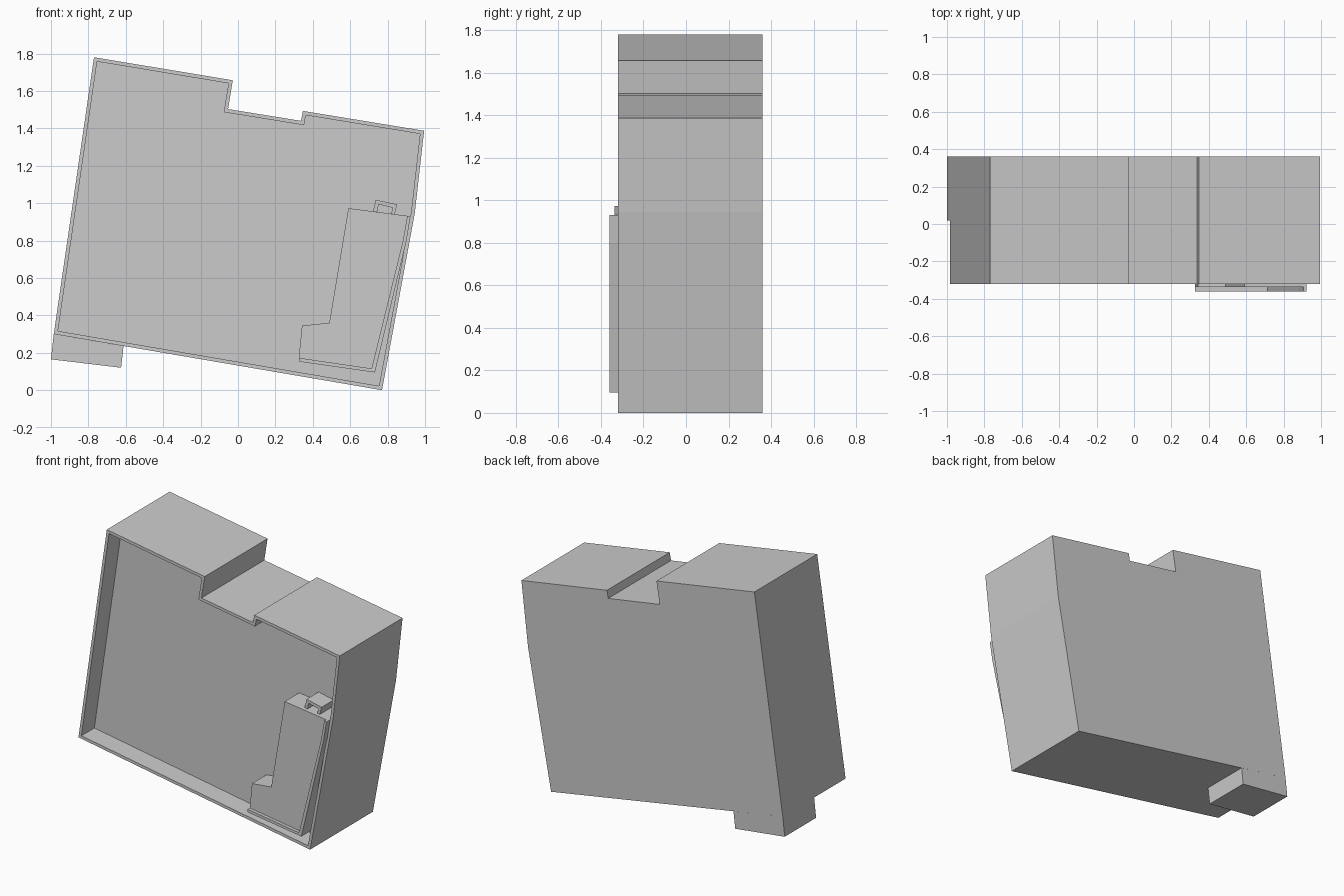
import bpy, bmesh
from mathutils import Vector

if "Cube" in bpy.data.objects:
    bpy.data.objects.remove(bpy.data.objects["Cube"])

FRONT, BACK, FLOOR = -0.32, 0.36, -0.18   # body front, body back, recess floor


def prism(name, profile, y0, y1, rim=0.0, floor=None):
    """Extrude an (x, z) profile from y0 to y1; optionally sink the front face inside a rim."""
    bm = bmesh.new()
    front = bm.faces.new([bm.verts.new((x, y0, z)) for x, z in profile])
    ext = bmesh.ops.extrude_face_region(bm, geom=[front], use_keep_orig=True)
    for v in ext["geom"]:
        if isinstance(v, bmesh.types.BMVert):
            v.co.y = y1
    bmesh.ops.recalc_face_normals(bm, faces=bm.faces)
    if rim:
        bm.normal_update()
        face = min(bm.faces, key=lambda f: f.calc_center_median().y)
        bmesh.ops.inset_region(bm, faces=[face], thickness=rim, use_even_offset=True)
        ring = list(face.verts)
        ext = bmesh.ops.extrude_discrete_faces(bm, faces=[face])
        for v in ext["faces"][0].verts:
            v.co.y = floor
    mesh = bpy.data.meshes.new(name)
    bm.to_mesh(mesh)
    bm.free()
    obj = bpy.data.objects.new(name, mesh)
    bpy.context.collection.objects.link(obj)
    return obj


# tilted case with notched top and recessed front
prism("case", [(-0.985, 0.30), (0.77, 0.0), (0.945, 0.945), (0.995, 1.387),
               (0.347, 1.493), (0.337, 1.44), (-0.053, 1.503), (-0.028, 1.657),
               (-0.77, 1.78)], FRONT, BACK, rim=0.02, floor=FLOOR)

# rear foot under the left corner
prism("foot", [(-0.985, 0.30), (-1.0, 0.165), (-0.625, 0.12), (-0.612, 0.236)], 0.02, BACK)

# raised panel inside the recess
prism("panel", [(0.325, 0.173), (0.714, 0.116), (0.882, 0.80), (0.905, 0.932),
                (0.59, 0.973), (0.488, 0.36), (0.342, 0.345)], -0.337, FLOOR)

# lip along the panel's bottom and right edges
prism("panel_lip", [(0.325, 0.153), (0.732, 0.095), (0.901, 0.80), (0.922, 0.93),
                    (0.905, 0.932), (0.882, 0.80), (0.714, 0.116), (0.325, 0.173)],
      -0.36, FLOOR)

# small loop handle on top of the panel
prism("loop_handle", [(0.722, 0.956), (0.737, 1.018), (0.85, 0.993), (0.838, 0.941),
                      (0.818, 0.944), (0.828, 0.975), (0.752, 0.994), (0.744, 0.953)],
      -0.31, FLOOR)
